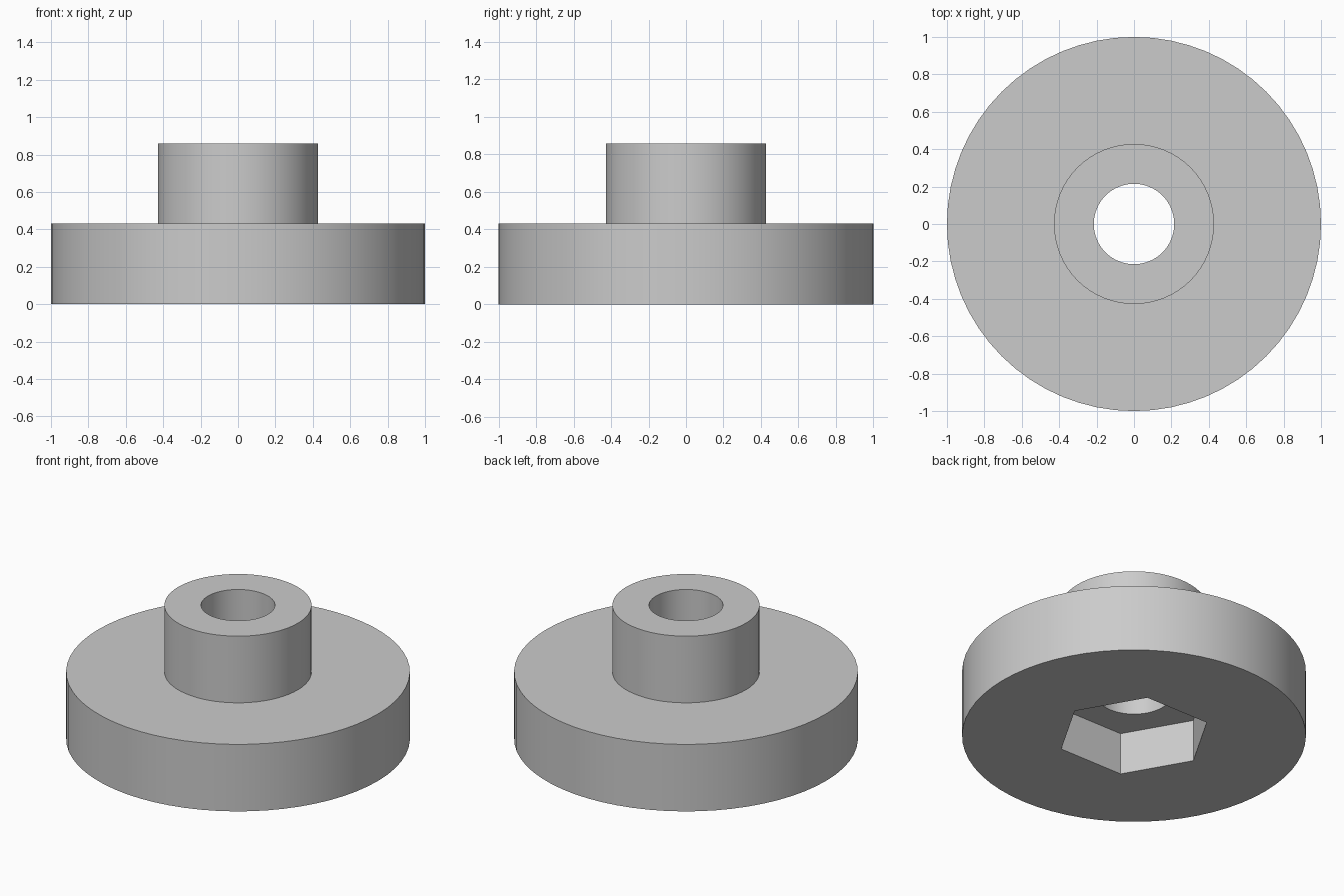
import bpy, bmesh, math

if "Cube" in bpy.data.objects:
    bpy.data.objects.remove(bpy.data.objects["Cube"])

SIDES = 64
FLANGE_R, FLANGE_TOP = 1.0, 0.43
HUB_R, HUB_TOP = 0.428, 0.858
BORE_R = 0.215
NUT_R, NUT_DEPTH = 0.45, 0.27

bm = bmesh.new()


def loop(radius, z, sides=SIDES):
    """Closed ring of edges at a given height."""
    vs = [bm.verts.new((radius * math.cos(2 * math.pi * i / sides),
                        radius * math.sin(2 * math.pi * i / sides), z))
          for i in range(sides)]
    return vs, [bm.edges.new((vs[i], vs[(i + 1) % sides])) for i in range(sides)]


def wall(a, b):
    """Quads between two rings with the same number of sides."""
    n = len(a[0])
    for i in range(n):
        j = (i + 1) % n
        bm.faces.new((a[0][i], a[0][j], b[0][j], b[0][i]))


def flat_fill(a, b):
    """Flat face between two rings with different numbers of sides."""
    bmesh.ops.triangle_fill(bm, edges=a[1] + b[1], use_beauty=True,
                            normal=(0, 0, -1))


# Rings from the nut pocket, around the outside, and back down the bore
nut_rim = loop(NUT_R, 0, 6)
nut_roof = loop(NUT_R, NUT_DEPTH, 6)
body = [loop(r, z) for r, z in (
    (FLANGE_R, 0), (FLANGE_R, FLANGE_TOP), (HUB_R, FLANGE_TOP),
    (HUB_R, HUB_TOP), (BORE_R, HUB_TOP), (BORE_R, NUT_DEPTH))]

# Flange, hub and bore
for a, b in zip(body, body[1:]):
    wall(a, b)

# Hexagonal nut pocket in the underside
wall(nut_rim, nut_roof)
flat_fill(body[0], nut_rim)
flat_fill(nut_roof, body[-1])

bmesh.ops.recalc_face_normals(bm, faces=bm.faces[:])
mesh = bpy.data.meshes.new("flanged_hub")
bm.to_mesh(mesh)
bm.free()

hub = bpy.data.objects.new("flanged_hub", mesh)
bpy.context.collection.objects.link(hub)

# Plain grey colour
grey = bpy.data.materials.new("plain grey")
grey.diffuse_color = (0.6, 0.6, 0.6, 1)
grey.use_nodes = True
grey.node_tree.nodes["Principled BSDF"].inputs["Base Color"].default_value = grey.diffuse_color
mesh.materials.append(grey)

# Smooth round walls, sharp rims
bpy.context.view_layer.objects.active = hub
hub.select_set(True)
bpy.ops.object.shade_smooth_by_angle(angle=math.radians(30))
